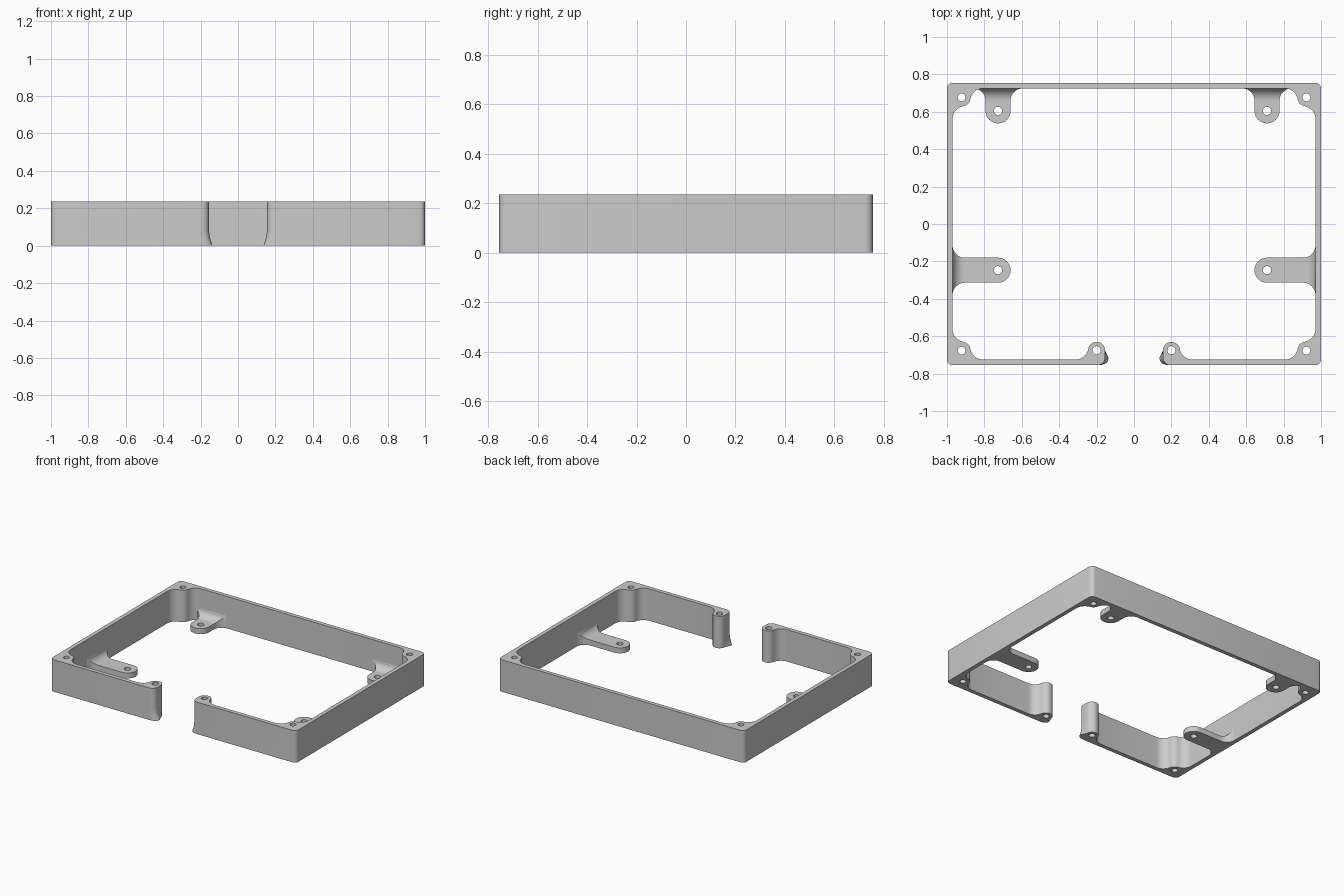
import bpy, bmesh, math
from mathutils import Vector

if "Cube" in bpy.data.objects:
    bpy.data.objects.remove(bpy.data.objects["Cube"])

H, X, Y = 0.235, 1.0, 0.755          # frame height and half sizes
WALL = 0.03
IX, IY = X - WALL, Y - WALL          # inner wall faces
FIL = 0.07                           # fillet between bosses and walls
TAB_T, TAB_R, ROOT = 0.04, 0.067, 0.065

grey = bpy.data.materials.new("plain grey")
grey.diffuse_color = (0.6, 0.6, 0.6, 1)
grey.use_nodes = True
grey.node_tree.nodes["Principled BSDF"].inputs["Base Color"].default_value = grey.diffuse_color


def arc(cx, cy, r, a0, a1, n=8):
    return [(cx + r * math.cos(math.radians(a0 + (a1 - a0) * i / n)),
             cy + r * math.sin(math.radians(a0 + (a1 - a0) * i / n))) for i in range(n + 1)]


def circle(cx, cy, r, n=20):
    return arc(cx, cy, r, 0, 360, n)[:-1]


def finish(bm, name):
    bmesh.ops.remove_doubles(bm, verts=bm.verts, dist=1e-5)
    bmesh.ops.recalc_face_normals(bm, faces=bm.faces)
    for f in bm.faces:
        f.smooth = True
    for e in bm.edges:
        e.smooth = len(e.link_faces) == 2 and e.calc_face_angle(0) < math.radians(30)
    me = bpy.data.meshes.new(name)
    bm.to_mesh(me)
    bm.free()
    me.materials.append(grey)
    ob = bpy.data.objects.new(name, me)
    bpy.context.collection.objects.link(ob)
    return ob


def prism(name, loops, levels, shift=lambda x, y, z: (x, y, z)):
    """Extrude an outline with holes through the given heights."""
    bm = bmesh.new()
    caps = {levels[0]: [], levels[-1]: []}
    for loop in loops:
        rings = [[bm.verts.new(shift(x, y, z)) for x, y in loop] for z in levels]
        n = len(loop)
        for a, b in zip(rings, rings[1:]):
            for i in range(n):
                j = (i + 1) % n
                bm.faces.new((a[i], a[j], b[j], b[i]))
        for z, ring in ((levels[0], rings[0]), (levels[-1], rings[-1])):
            caps[z] += [bm.edges.get((ring[i], ring[(i + 1) % n])) for i in range(n)]
    for edges in caps.values():
        bmesh.ops.triangle_fill(bm, use_beauty=True, edges=edges, normal=(0, 0, 1))
    return finish(bm, name)


# Inner outline of one corner: fillet, screw boss, fillet
BX, BY, BR = 0.922, 0.677, 0.048
k = IX - BX
off = math.sqrt((FIL + BR) ** 2 - (FIL - k) ** 2)
t = math.degrees(math.atan2(FIL - k, off))
corner = (arc(BX - off, -IY + FIL, FIL, 270, 360 - t)
          + arc(BX, -BY, BR, 180 - t, 90 + t)[1:-1]
          + arc(IX - FIL, -BY + off, FIL, 270 + t, 360))

# Post beside the front gap
PX, PY, PR = 0.2, 0.675, 0.045
pk = FIL - (IY - PY)
poff = math.sqrt((FIL + PR) ** 2 - pk ** 2)
pt = math.degrees(math.atan2(pk, poff))
post = (arc(PX - 0.005, -Y + 0.04, 0.04, 270, 180)
        + arc(PX, -PY, PR, 180, pt, 14)
        + arc(PX + poff, -IY + FIL, FIL, 180 + pt, 270)[1:])

# Right half of the frame outline, then its mirror image
half = ([(0, Y)] + arc(X - 0.03, Y - 0.03, 0.03, 90, 0, 5)
        + arc(X - 0.03, -Y + 0.03, 0.03, 0, -90, 5)
        + post + corner + [(x, -y) for x, y in reversed(corner)] + [(0, IY)])
outline = half + [(-x, y) for x, y in reversed(half[1:-1])]
# both halves meet on the back wall only
holes = [circle(sx * BX, sy * BY, 0.021) for sx in (-1, 1) for sy in (-1, 1)]
holes += [circle(sx * PX, -PY, 0.022) for sx in (-1, 1)]


def flare(x, y, z):
    """Spread the foot of each gap post towards the gap."""
    if abs(x) < 0.2 and y < -PY and z < 0.09 and abs(x) < PX - 0.01:
        w = min(1, (-PY - y) / 0.035) * min(1, (PX - abs(x)) / 0.035)
        x -= math.copysign(0.019 * w * (1 - z / 0.09) ** 2, x)
    return x, y, z


prism("frame", [outline] + holes, [0, 0.015, 0.03, 0.045, 0.06, 0.075, 0.09, H], flare)


def tab(name, base, direction, length):
    """Mounting tab from a wall point: a rounded plate and a curved root."""
    d = Vector(direction)
    s = Vector((-d.y, d.x))
    b = Vector(base)

    def place(u, v):
        return tuple(b + d * u + s * v)

    end = arc(length, 0, TAB_R, -90, 90, 20)
    plate = [place(u, v) for u, v in [(ROOT, -TAB_R)] + end + [(ROOT, TAB_R)]]
    # drop repeats where the root meets the rounded end
    hole = [place(u, v) for u, v in circle(length, 0, 0.022)]
    prism(name, [plate, hole], [0, TAB_T])

    bm = bmesh.new()
    rings = []
    for i in range(11):
        u = ROOT * (1 - math.cos(math.pi / 2 * i / 10))
        rise = ROOT - math.sqrt(max(0, ROOT ** 2 - (ROOT - u) ** 2))
        w, z = TAB_R + rise, TAB_T + rise * 0.92
        u = u if i else -0.005
        rings.append([bm.verts.new((*place(u, v), h))
                      for v, h in ((-w, 0), (w, 0), (w, z), (-w, z))])
    for p, q in zip(rings, rings[1:]):
        for i in range(4):
            j = (i + 1) % 4
            bm.faces.new((p[i], p[j], q[j], q[i]))
    bm.faces.new(rings[0])
    finish(bm, name + "_root")


LX, RX, SY = -0.727, 0.711, -0.247
tab("back_left_tab", (LX, IY), (0, -1), IY - 0.605)
tab("back_right_tab", (RX, IY), (0, -1), IY - 0.605)
tab("side_left_tab", (-IX, SY), (1, 0), IX + LX)
tab("side_right_tab", (IX, SY), (-1, 0), IX - RX)
